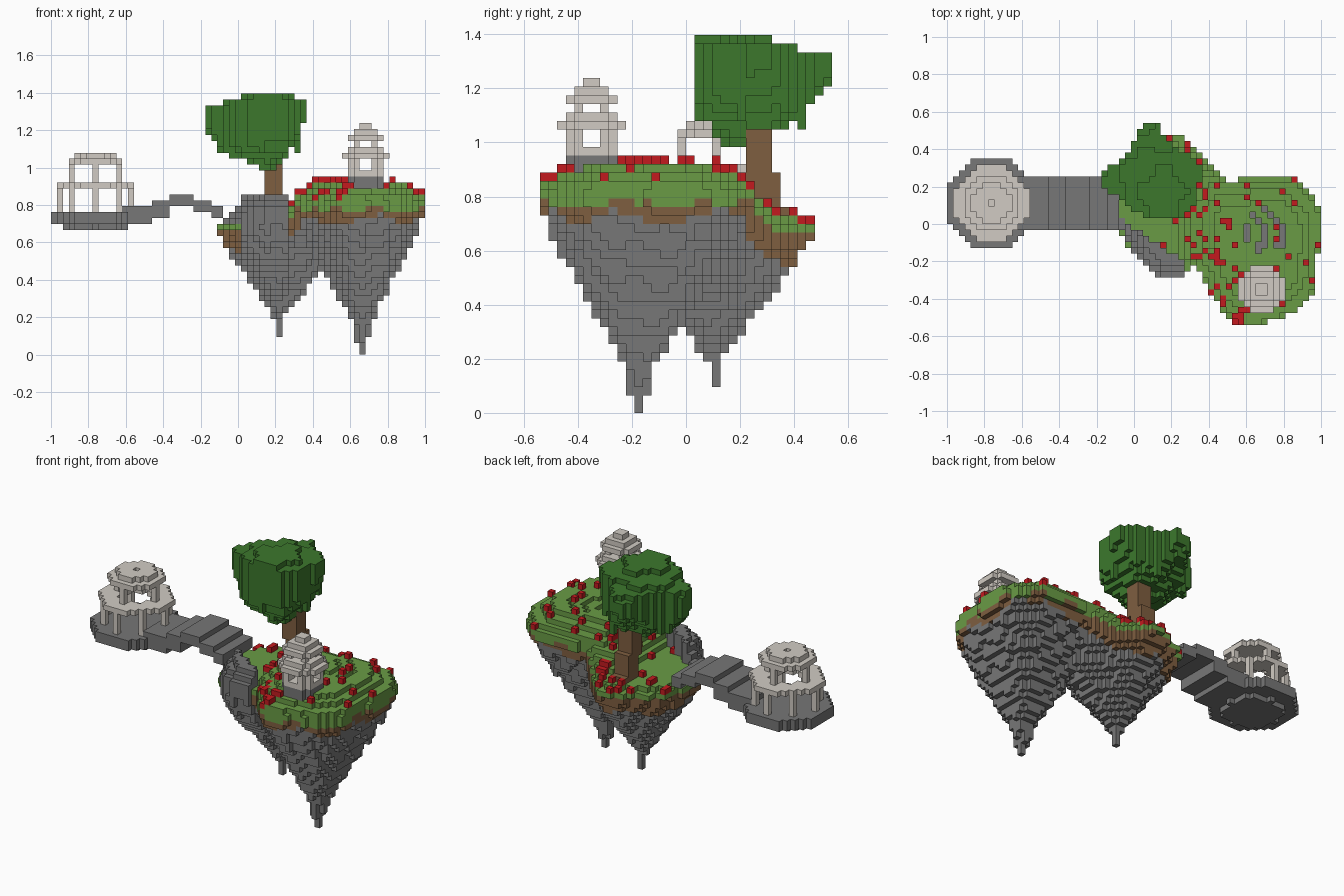
import bpy, bmesh, math, random

random.seed(4)
V = 2 / 63          # block size
NX, NY, NZ = 63, 34, 44

if "Cube" in bpy.data.objects:
    bpy.data.objects.remove(bpy.data.objects["Cube"])


def material(name, r, g, b):
    m = bpy.data.materials.new(name)
    col = [(c / 255) ** 2.2 for c in (r, g, b)] + [1]
    m.use_nodes = True
    m.diffuse_color = col
    m.node_tree.nodes["Principled BSDF"].inputs["Base Color"].default_value = col
    return m


ROCK = material("grey rock", 118, 118, 118)
SOIL = material("brown soil", 126, 95, 66)
GRASS = material("grass green", 105, 154, 71)
LEAF = material("leaf green", 62, 119, 48)
RED = material("flower red", 194, 32, 36)
STONE = material("pale stone", 208, 202, 194)


def centre(i, j, k=0):
    return -1 + V * (i + .5), V * (j + .5 - NY / 2), V * (k + .5)


def build(name, cells):
    """Turn a dict of block -> material into a mesh of the exposed block faces."""
    mats = list(dict.fromkeys(cells.values()))
    bm = bmesh.new()
    verts = {}

    def vert(p):
        if p not in verts:
            verts[p] = bm.verts.new((-1 + V * p[0], V * (p[1] - NY / 2), V * p[2]))
        return verts[p]

    for cell, mat in cells.items():
        for axis in range(3):
            for side in (0, 1):
                near = list(cell)
                near[axis] += 2 * side - 1
                if tuple(near) in cells:
                    continue
                ring = []
                for a, b in ((0, 0), (1, 0), (1, 1), (0, 1)):
                    p = list(cell)
                    p[axis] += side
                    p[(axis + 1) % 3] += a
                    p[(axis + 2) % 3] += b
                    ring.append(vert(tuple(p)))
                face = bm.faces.new(ring if side else ring[::-1])
                face.material_index = mats.index(mat)
    me = bpy.data.meshes.new(name)
    bm.to_mesh(me)
    bm.free()
    for m in mats:
        me.materials.append(m)
    ob = bpy.data.objects.new(name, me)
    bpy.context.collection.objects.link(ob)


def gauge(x, y, c, outline):
    """Scale at which the outline, shrunk towards c, passes through (x, y)."""
    x, y = x - c[0], y - c[1]
    for (ax, ay), (bx, by) in zip(outline, outline[1:] + outline[:1]):
        ax, ay, bx, by = ax - c[0], ay - c[1], bx - c[0], by - c[1]
        d = ax * by - ay * bx
        s, t = (x * by - y * bx) / d, (ax * y - ay * x) / d
        if s >= -1e-9 and t >= -1e-9:
            return s + t
    return 9


def lerp(z, pts):
    for (a, fa), (b, fb) in zip(pts, pts[1:]):
        if z <= b:
            return fa + (fb - fa) * (z - a) / (b - a) if z >= a else 0
    return pts[-1][1]


def clamp(t):
    return max(0, min(1, t))


def disc(cells, c, r, layers, mat, rule=lambda dx, dy: True):
    for i in range(NX):
        for j in range(NY):
            dx, dy = i + .5 - c[0], j + .5 - c[1]
            if math.hypot(dx, dy) <= r and rule(dx, dy):
                for k in layers:
                    cells[i, j, k] = mat


# Island: two hanging cones under a high meadow and a low terrace
HIGH = [(1, .04), (.96, .14), (.85, .25), (.65, .25), (.5, .23), (.4, .24), (.31, .1), (.29, -.18),
        (.37, -.3), (.48, -.48), (.56, -.54), (.68, -.54), (.86, -.48), (.97, -.36), (.98, -.16), (1, -.1)]
LOW = [(-.11, .08), (-.1, .22), (-.04, .33), (.1, .42), (.2, .47), (.29, .46), (.4, .35), (.48, .24),
       (.6, .1), (.55, -.1), (.3, -.2), (.27, -.28), (.15, -.28), (.04, -.22), (-.02, -.12), (-.08, -.02)]
HIGH_TIP, LOW_TIP = (.667, -.175), (.22, .11)
HIGH_CONE = [(0, .03), (.045, .03), (.05, .08), (.14, .11), (.2, .18), (.6, .78), (.77, 1)]
LOW_CONE = [(.095, .03), (.2, .08), (.3, .29), (.4, .5), (.5, .72), (.6, .9), (.68, 1)]

island = {}
for i in range(NX):
    for j in range(NY):
        x, y, _ = centre(i, j)
        gl, gh = gauge(x, y, LOW_TIP, LOW), gauge(x, y, HIGH_TIP, HIGH)
        wave = .025 * math.sin(13 * x + 17 * y)
        ripple = .022 * math.sin(29 * x - 23 * y)
        # bare boulder at the front, bank rising from terrace to meadow
        hump = y < -.02 - .66 * x and -.07 < x < .28
        bank = .1 * clamp((x - .22) / .1) * clamp((.34 - y) / .1)
        low_top = .73 + bank - .03 * (gl > .9)
        if hump:
            low_top = .87 - .5 * max(0, .07 - x) - .1 * max(0, (gl - .75) / .25)
        high_top = .935 - .1 * max(0, (gh - .55) / .45)
        # curved bare-rock grooves in the meadow
        inside = ((x - .71) / .14) ** 2 + ((y + .03) / .12) ** 2 < 1
        groove = inside and math.sin((x + 6 * (y + .03) ** 2 + .3 * y) * 66) > .3
        if groove:
            high_top -= 2 * V
        for k in range(NZ):
            z = V * (k + .5)
            rough = 1 + .035 * math.sin(41 * x + 37 * y + 23 * z) * (z < .7)
            if z < low_top and gl * rough <= lerp(z, LOW_CONE):
                level = z - bank
                bare = hump and (x > .01 or z > .69)
                island[i, j, k] = ROCK if bare or level < .56 + wave else SOIL if level < .66 else GRASS
            if z < high_top and gh * rough <= lerp(z, HIGH_CONE):
                island[i, j, k] = (ROCK if groove or z < .722 + wave
                                   else SOIL if z < .77 + ripple else GRASS)
build("island", island)

# Flowers scattered on the grass, thickest along the western meadow edge
flowers = {}
for i in range(NX):
    for j in range(NY):
        x, y, _ = centre(i, j)
        column = [k for k in range(NZ) if (i, j, k) in island]
        if not column or island[i, j, column[-1]] != GRASS:
            continue
        if math.hypot(x - .68, y + .35) < .13 or math.hypot(x - .19, y - .3) < .08:
            continue
        dense = .28 < x < .52 - .2 * y or (y > .22 and x < .5)
        if random.random() < (.24 if dense else .04):
            flowers[i, j, column[-1] + 1] = RED
build("flowers", flowers)

# Tree
trunk = {}
for i in range(NX):
    for j in range(NY):
        for k in range(20, 35):
            x, y, z = centre(i, j, k)
            wide = .05 + .05 * max(0, .85 - z)
            if abs(x - .19) < wide and abs(y - .27 - .2 * max(0, .95 - z)) < wide + .003:
                trunk[i, j, k] = SOIL
build("tree_trunk", trunk)

CROWN = [(.37, .28), (.34, .35), (.24, .4), (.17, .47), (.13, .54), (.05, .54), (0, .43), (-.07, .34),
         (-.18, .29), (-.18, .19), (-.05, .12), (.06, .03), (.25, .03), (.31, .06), (.34, .18)]
crown = {}
for i in range(NX):
    for j in range(NY):
        x, y, _ = centre(i, j)
        g = gauge(x, y, (.15, .22), CROWN)
        if g > 1:
            continue
        # domed, lumpy top and a rounded underside with hanging strands
        lump = math.sin(31 * x + 3) * math.sin(27 * y)
        top = 1.41 - .27 * math.hypot(x - .15, max(0, y - .18)) + .012 * lump
        dx, dy = x - .17, y - .17
        bottom = 1 + (7 if dx > 0 else 1.6) * dx * dx + (1.8 if dy > 0 else 8) * dy * dy + .025 * lump
        if g > .75 and random.random() < .08:
            bottom -= .07
        for k in range(NZ):
            if bottom < V * (k + .5) < top:
                crown[i, j, k] = LEAF
build("tree_crown", crown)

# Arched bridge: (last column, lowest layer, highest layer) per step
bridge = {}
start = 12
for end, lo, hi in ((17, 22, 24), (20, 23, 25), (24, 25, 26), (27, 24, 25), (29, 23, 24)):
    for i in range(start, end):
        for j in range(16, 25):
            for k in range(lo, hi + 1):
                bridge[i, j, k] = ROCK
    start = end
build("bridge", bridge)

# Round pavilion on its platform
C = (7.5, 20.5)
platform = {}
disc(platform, C, 7.7, (22, 23), ROCK)
disc(platform, C, 5, (21,), ROCK)
build("pavilion_platform", platform)

pavilion = {}
for dx in (-6, -4, 0, 4, 6):
    for dy in (-6, -4, 0, 4, 6):
        if 5 < math.hypot(dx, dy) < 6.1:
            disc(pavilion, (C[0] + dx, C[1] + dy), .1, range(24, 28), STONE)
        if math.hypot(dx, dy) == 4:
            disc(pavilion, (C[0] + dx, C[1] + dy), .1, range(29, 32), STONE)
disc(pavilion, C, 6.35, (28,), STONE, lambda dx, dy: math.hypot(dx, dy) > 3)
disc(pavilion, C, 4.6, (32,), STONE)
disc(pavilion, C, 3.6, (33,), STONE, lambda dx, dy: dx or dy)
build("pavilion", pavilion)

# Tiered tower on a rock footing
T = (53, 6)
footing = {}
disc(footing, T, 3.2, (27, 28, 29), ROCK)
build("tower_footing", footing)


def corners(dx, dy):
    return abs(dx) > 1 and abs(dy) > 1


tower = {}
disc(tower, T, 3.2, (30,), STONE)
disc(tower, T, 3.2, (31, 32), STONE, corners)
disc(tower, T, 4.1, (33,), STONE)
disc(tower, T, 3.2, (34, 36), STONE)
disc(tower, T, 2.3, (35,), STONE, corners)
disc(tower, T, 2.3, (37,), STONE)
disc(tower, T, 1, (38,), STONE)
build("tower", tower)
